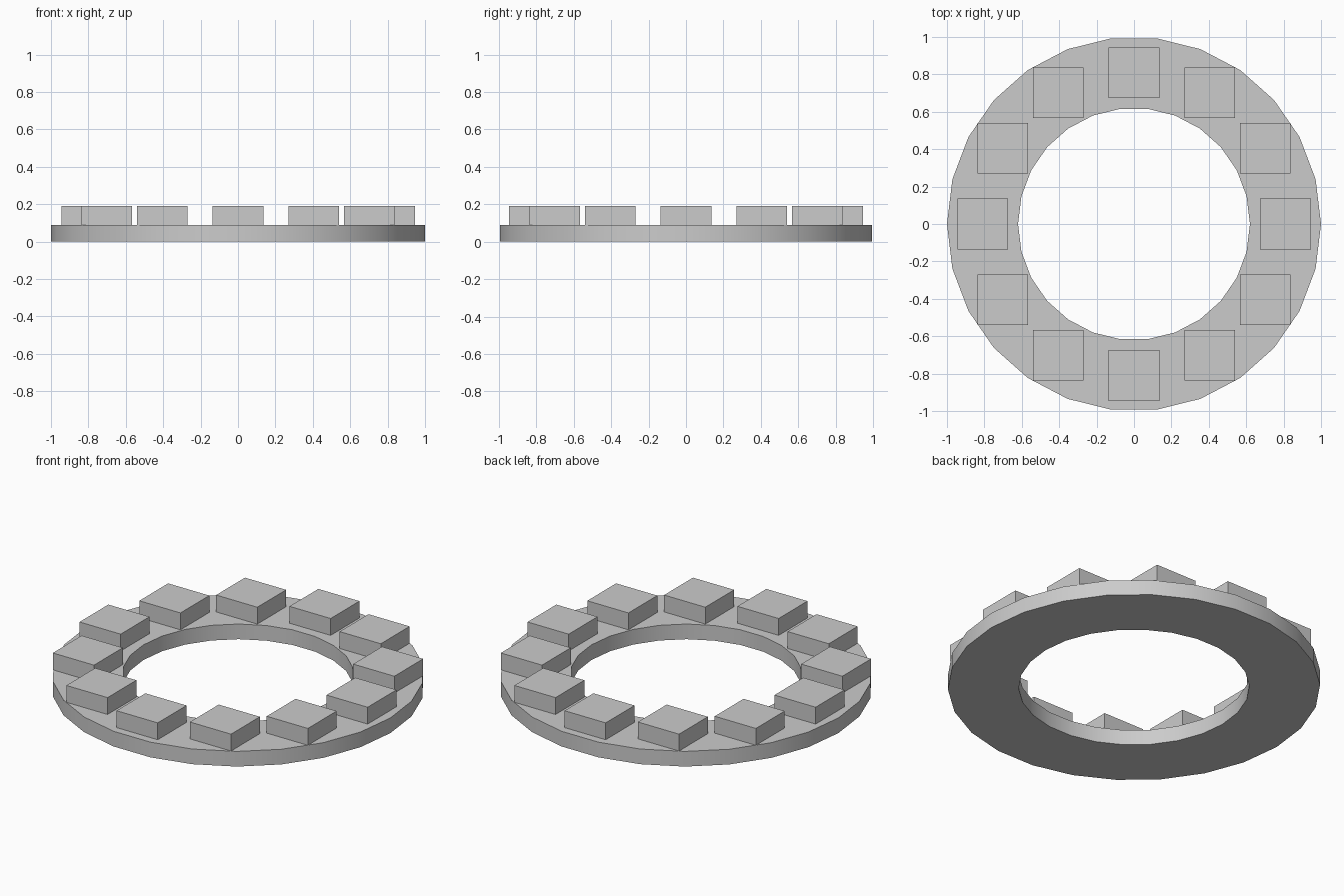
import bpy
import bmesh
from math import cos, sin, pi, radians
from mathutils import Matrix

default = bpy.data.objects.get("Cube")
if default:
    bpy.data.objects.remove(default, do_unlink=True)

OUTER, INNER, BASE, TOP = 1.0, 0.62, 0.09, 0.19
SIDES, BLOCKS, BLOCK_SIZE = 26, 12, 0.27

grey = bpy.data.materials.new("grey")
grey.use_nodes = True
colour = (0.6, 0.6, 0.6, 1)
grey.diffuse_color = colour
grey.node_tree.nodes["Principled BSDF"].inputs["Base Color"].default_value = colour


def finish(bm, name):
    bmesh.ops.recalc_face_normals(bm, faces=bm.faces)
    mesh = bpy.data.meshes.new(name)
    bm.to_mesh(mesh)
    bm.free()
    mesh.materials.append(grey)
    obj = bpy.data.objects.new(name, mesh)
    bpy.context.collection.objects.link(obj)
    return obj


# Flat ring: a rectangular section carried round the centre
bm = bmesh.new()
section = [(INNER, 0), (OUTER, 0), (OUTER, BASE), (INNER, BASE)]
loops = []
for i in range(SIDES):
    a = 2 * pi * i / SIDES
    loops.append([bm.verts.new((r * cos(a), r * sin(a), z)) for r, z in section])
for i, here in enumerate(loops):
    there = loops[(i + 1) % SIDES]
    for k in range(4):
        n = (k + 1) % 4
        bm.faces.new((here[k], there[k], there[n], here[n]))
ring = finish(bm, "ring")
bpy.ops.object.select_all(action="DESELECT")
ring.select_set(True)
bpy.context.view_layer.objects.active = ring
bpy.ops.object.shade_smooth_by_angle(angle=radians(30))

# Twelve square blocks on the ring, all aligned with the axes
mid = (OUTER + INNER) / 2
for i in range(BLOCKS):
    a = 2 * pi * i / BLOCKS
    bm = bmesh.new()
    place = Matrix.Translation((mid * cos(a), mid * sin(a), (BASE + TOP) / 2))
    size = Matrix.Diagonal((BLOCK_SIZE, BLOCK_SIZE, TOP - BASE, 1))
    bmesh.ops.create_cube(bm, size=1, matrix=place @ size)
    finish(bm, f"block_{i + 1}")
